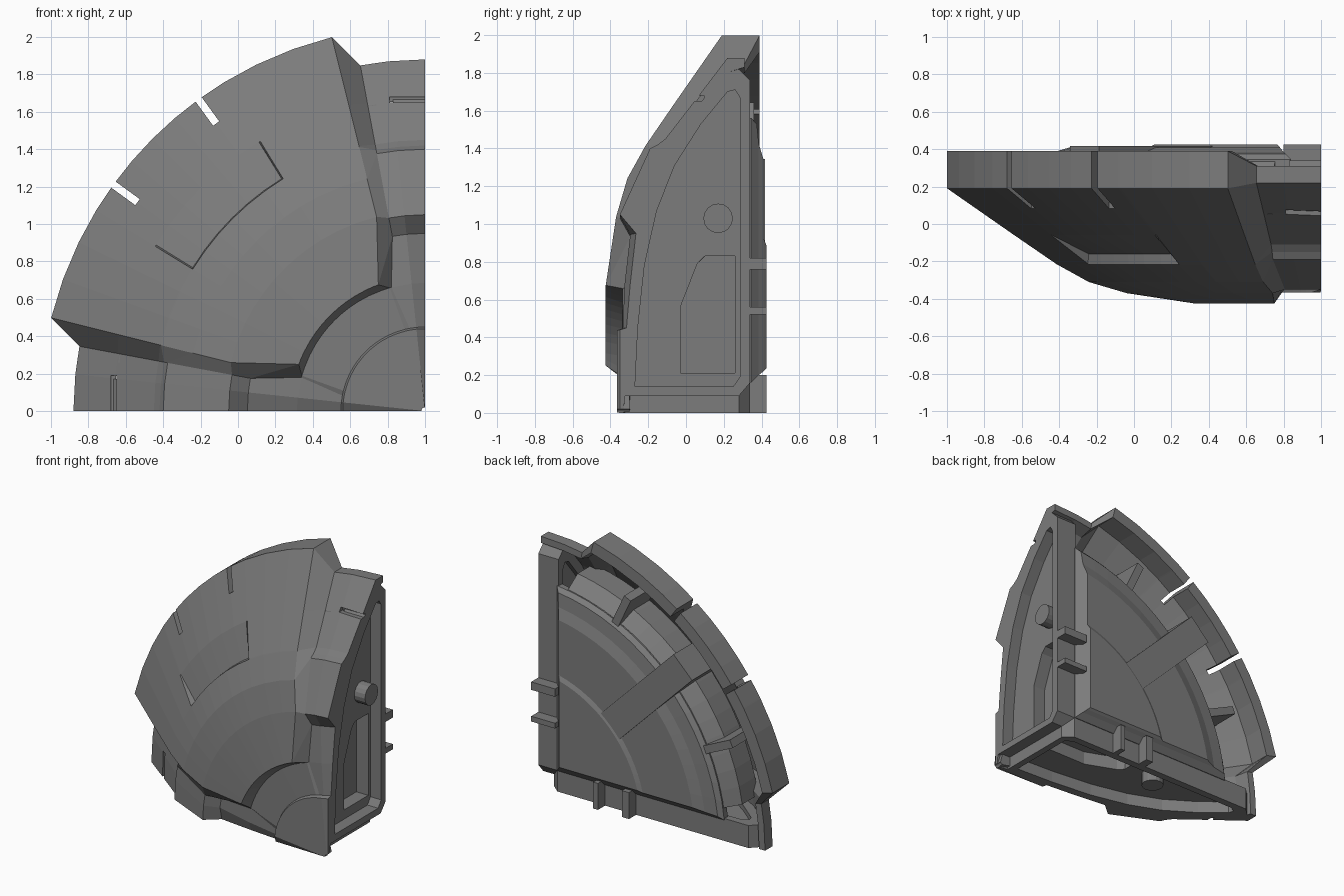
import bpy, bmesh
from math import sin, cos, asin, radians, degrees, pi

if "Cube" in bpy.data.objects:
    bpy.data.objects.remove(bpy.data.objects["Cube"])

# Local frame: u runs left from the x=1 edge, z up; the dish axis is u=z=0 along y.
# swap=True mirrors a part across the 45 degree diagonal (u <-> z).
grey = bpy.data.materials.new("dark_grey")
grey.diffuse_color = (.2, .2, .2, 1)
grey.use_nodes = True
grey.node_tree.nodes["Principled BSDF"].inputs["Base Color"].default_value = grey.diffuse_color


def loft(name, rings, wrap=False, swap=False):
    bm = bmesh.new()
    loops = []
    for ring in rings:
        pts = [(z, y, u) if swap else (u, y, z) for u, y, z in ring]
        loops.append([bm.verts.new((1 - u, y, z)) for u, y, z in pts])
    n = len(loops[0])
    pairs = list(zip(loops, loops[1:]))
    if wrap:
        pairs.append((loops[-1], loops[0]))
    else:
        bm.faces.new(loops[0])
        bm.faces.new(loops[-1])
    for a, b in pairs:
        for i in range(n):
            j = (i + 1) % n
            bm.faces.new((a[i], a[j], b[j], b[i]))
    bmesh.ops.recalc_face_normals(bm, faces=bm.faces[:])
    me = bpy.data.meshes.new(name)
    bm.to_mesh(me)
    bm.free()
    me.materials.append(grey)
    ob = bpy.data.objects.new(name, me)
    bpy.context.collection.objects.link(ob)
    return ob


def side_ring(outline, u):
    return [(u, y, z) for y, z in outline]


def radial_box(name, r0, r1, y0, y1, w, deg):
    c, s = cos(radians(deg)), sin(radians(deg))
    rings = []
    for r in (r0, r1):
        rings.append([(r * c - t * s, y, r * s + t * c)
                      for t, y in ((-w/2, y0), (w/2, y0), (w/2, y1), (-w/2, y1))])
    return loft(name, rings)


def box(name, u, y, z, swap=False):
    return loft(name, [[(a, y[0], z[0]), (a, y[1], z[0]), (a, y[1], z[1]), (a, y[0], z[1])]
                       for a in u], swap=swap)


def cut(ob, cutter):
    m = ob.modifiers.new("cut", 'BOOLEAN')
    m.operation = 'DIFFERENCE'
    m.solver = 'EXACT'
    m.object = cutter
    cutter.hide_render = True
    cutter.hide_viewport = True


# Shell cross-sections (radius, y): raised panel, panel with recess, low edge strip
panel = [(2.06, .39), (2.06, .19), (1.69, -.06), (1.46, -.213), (1.455, -.216), (1.28, -.31),
         (1.07, -.37), (.72, -.425), (.685, -.335), (.45, -.34), (.44, -.365), (.02, -.365),
         (.02, -.30), (.44, -.29), (.66, -.27), (1.05, -.29), (1.28, -.23), (1.5, -.12),
         (1.72, .05), (1.97, .23), (1.97, .39)]
recess = list(panel)
recess[3] = (1.46, -.16)
strip = [(1.88, .31), (1.88, .22), (1.67, .06), (1.45, -.11), (1.42, -.15), (1.40, -.19),
         (1.05, -.35), (.95, -.295), (.685, -.325), (.45, -.335), (.44, -.365), (.02, -.365),
         (.02, -.33), (.44, -.285), (.66, -.265), (.95, -.23), (1.28, -.13), (1.45, -.04),
         (1.62, .06), (1.80, .21), (1.83, .31)]
edge = list(strip)
edge[7:12] = [(.95, -.265), (.685, -.295), (.45, -.315), (.44, -.35), (.02, -.35)]

# Main shell swept around the axis
half = [(0, edge), (6, strip), (10.6, strip), (14, panel), (20, panel), (26, panel),
        (31.4, panel), (31.7, recess), (36, recess), (40.5, recess)]
stations = half + [(45, recess)] + [(90 - a, p) for a, p in reversed(half)]

# The raised panel's inner lip and foot run parallel to the straight edges
bends = {7: {14: 20.3, 20: 23}, 8: {10.6: 15.2, 14: 16}}


def angle(a, i):
    b = bends.get(i, {})
    return radians(b.get(a, a) if a < 45 else 90 - b.get(round(90 - a, 3), 90 - a))


shell = loft("dish_shell", [[(r * cos(angle(a, i)), y, r * sin(angle(a, i)))
                             for i, (r, y) in enumerate(p)] for a, p in stations])

# Slits in the rim and small slots in the edge strips
for a in (36, 54):
    cut(shell, radial_box("rim_slit_cutter", 1.9, 2.3, -1, 1, .04, a))
for s in (False, True):
    cut(shell, box("strip_slot_cutter", (-.05, .19), (-.2, .095), (1.65, 1.68), s))

# Side walls on the two straight edges
outer = [(-.33, .09), (.28, .09), (.34, .16), (.34, 1.76), (.28, 1.82), (.21, 1.80),
         (.04, 1.60), (-.10, 1.36), (-.20, 1.10), (-.27, .80), (-.31, .45)]
inner = [(-.27, .14), (.25, .14), (.285, .19), (.285, 1.67), (.26, 1.71), (.22, 1.70),
         (.08, 1.53), (-.06, 1.31), (-.155, 1.07), (-.22, .78), (-.255, .45)]
window = [(-.03, .21), (.26, .21), (.26, .83), (.10, .83), (.06, .79), (-.03, .56)]
pocket = [(.12 + (y - .12) * 1.12, .52 + (z - .52) * 1.08) for y, z in window]
circle = [(.17 + .078 * cos(i * pi / 8), 1.03 + .078 * sin(i * pi / 8)) for i in range(16)]

for s in (False, True):
    tag = "bottom" if s else "side"
    loft(tag + "_frame", [side_ring(outer, 0), side_ring(outer, .17),
                          side_ring(inner, .17), side_ring(inner, 0)], wrap=True, swap=s)
    wall = loft(tag + "_wall", [side_ring(outer, .09), side_ring(outer, .13)], swap=s)
    well = loft(tag + "_window_pocket", [side_ring(pocket, .12), side_ring(pocket, .205)], swap=s)
    cutter = loft(tag + "_window_cutter", [side_ring(window, -.1), side_ring(window, .19)], swap=s)
    cut(wall, cutter)
    cut(well, cutter)
    loft(tag + "_peg", [side_ring(circle, 0), side_ring(circle, .11)], swap=s)
    # Tabs standing on the back of the frame
    box(tag + "_tab_low", (0, .2), (.30, .425), (.52, .56), s)
    box(tag + "_tab_high", (0, .2), (.30, .425), (.76, .82), s)


# Back plate: stepped quarter disc
def quarter(o, r, y, n=16):
    a0 = degrees(asin(o / r))
    arc = [radians(a0 + (90 - 2 * a0) * i / n) for i in range(n + 1)]
    return [(o, y, o)] + [(r * cos(a), y, r * sin(a)) for a in arc]


loft("back_plate", [quarter(.16, 1.57, .30), quarter(.16, 1.57, .345), quarter(.19, 1.54, .375),
                    quarter(.20, 1.44, .385), quarter(.22, 1.36, .41)])
loft("back_hub_plate", [quarter(.20, .97, .38), quarter(.22, .95, .41), quarter(.235, .92, .425)])
loft("back_plate_wall", [[(r * cos(a), y, r * sin(a)) for r, y in
                          ((1.45, .03), (1.66, .05), (1.66, .24), (1.57, .335), (1.45, .335))]
                         for a in [radians(9 + 72 * i / 16) for i in range(17)]])

# Ribs bridging the channel behind the rim
radial_box("diagonal_rib", .90, 1.79, .05, .418, .22, 45)
for a in (25, 65):
    radial_box("channel_rib", 1.5, 1.80, .05, .36, .06, a)
